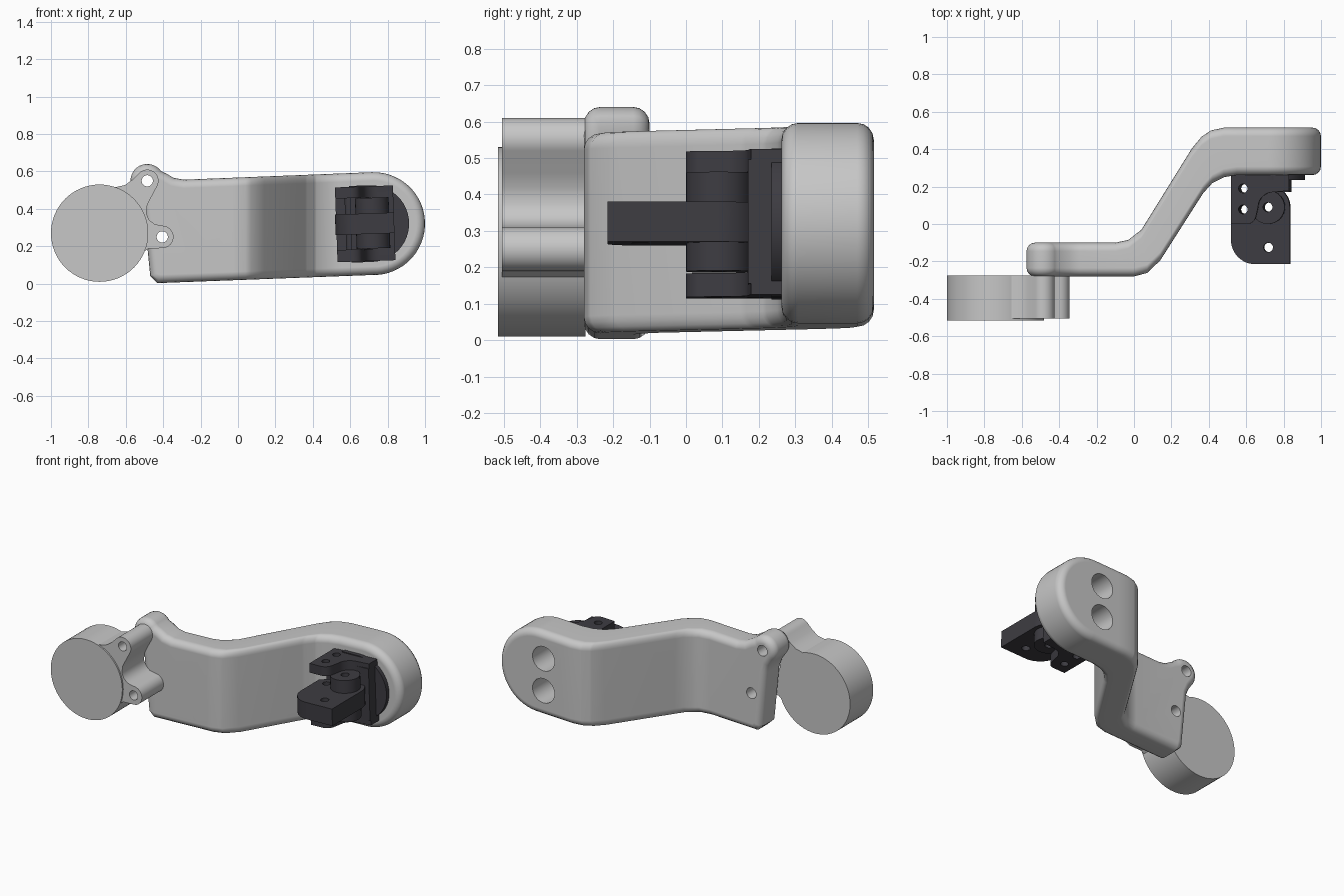
import bpy
import bmesh
from math import cos, sin, radians
from mathutils import Matrix, Vector

if "Cube" in bpy.data.objects:
    bpy.data.objects.remove(bpy.data.objects["Cube"], do_unlink=True)


def material(name, color):
    mat = bpy.data.materials.new(name)
    mat.use_nodes = True
    mat.diffuse_color = color
    mat.node_tree.nodes["Principled BSDF"].inputs["Base Color"].default_value = color
    return mat


GREY = material("light grey", (0.57, 0.57, 0.57, 1))
DARK = material("charcoal", (0.047, 0.045, 0.054, 1))


def arc(cx, cy, r, start, end, steps=16):
    angles = [radians(start + (end - start) * i / steps) for i in range(steps + 1)]
    return [(cx + r * cos(a), cy + r * sin(a)) for a in angles]


def prism_mesh(points, axis, lo, hi, bevel=0, segments=3):
    """Extrude an outline along y (points are x, z) or along z (points are x, y)."""
    bm = bmesh.new()
    place = (lambda p, d: (p[0], d, p[1])) if axis == "y" else (lambda p, d: (p[0], p[1], d))
    face = bm.faces.new([bm.verts.new(place(p, lo)) for p in points])
    grown = bmesh.ops.extrude_face_region(bm, geom=[face])["geom"]
    top = [g for g in grown if isinstance(g, bmesh.types.BMFace)][0]
    step = Vector((0, hi - lo, 0) if axis == "y" else (0, 0, hi - lo))
    bmesh.ops.translate(bm, verts=top.verts, vec=step)
    bmesh.ops.recalc_face_normals(bm, faces=bm.faces)
    if bevel:
        rims = [e for e in bm.edges if any(len(f.verts) == len(points) for f in e.link_faces)]
        bmesh.ops.bevel(bm, geom=rims, offset=bevel, segments=segments, profile=0.5,
                        affect="EDGES", clamp_overlap=False)
    return bm


def add_object(name, bm, mat):
    bmesh.ops.recalc_face_normals(bm, faces=bm.faces)
    mesh = bpy.data.meshes.new(name)
    bm.to_mesh(mesh)
    bm.free()
    obj = bpy.data.objects.new(name, mesh)
    bpy.context.collection.objects.link(obj)
    mesh.materials.append(mat)
    return obj


def drill(obj, center, axis, r, depth, r_end=None):
    """Cut a round hole; center is the middle of the hole."""
    bm = bmesh.new()
    bmesh.ops.create_cone(bm, cap_ends=True, segments=28, radius1=r,
                          radius2=r if r_end is None else r_end, depth=depth)
    turn = {"x": Matrix.Rotation(radians(90), 4, "Y"),
            "y": Matrix.Rotation(radians(90), 4, "X"), "z": Matrix()}[axis]
    bm.transform(Matrix.Translation(center) @ turn)
    cutter = add_object("hole_cutter", bm, obj.data.materials[0])
    cutter.hide_render = True
    mod = obj.modifiers.new("hole", "BOOLEAN")
    mod.operation, mod.solver, mod.object = "DIFFERENCE", "EXACT", cutter
    bpy.context.view_layer.update()
    graph = bpy.context.evaluated_depsgraph_get()
    cut = bpy.data.meshes.new_from_object(obj.evaluated_get(graph))
    obj.modifiers.clear()
    obj.data = cut
    bpy.data.objects.remove(cutter, do_unlink=True)


def finish(obj):
    bpy.ops.object.select_all(action="DESELECT")
    obj.select_set(True)
    bpy.context.view_layer.objects.active = obj
    bpy.ops.object.shade_smooth_by_angle(angle=radians(32))
    mod = obj.modifiers.new("even_shading", "WEIGHTED_NORMAL")
    mod.keep_sharp = True


def lookup(table, x):
    for (x0, y0), (x1, y1) in zip(table, table[1:]):
        if x <= x1:
            return y0 + (y1 - y0) * (x - x0) / (x1 - x0)
    return table[-1][1]


UPPER = (-0.485, 0.55)   # upper pivot pin
LOWER = (-0.405, 0.25)   # lower pivot pin

# Offset arm: rounded slab bent along front and back paths
FRONT = [(-2, -0.28), (0, -0.28), (0.07, -0.262), (0.14, -0.195), (0.37, 0.165),
         (0.42, 0.22), (0.48, 0.25), (0.55, 0.262), (2, 0.262)]
BACK = [(-2, -0.1), (-0.1, -0.1), (-0.03, -0.085), (0.04, -0.03), (0.31, 0.405),
        (0.36, 0.465), (0.41, 0.5), (0.48, 0.515), (2, 0.515)]
outline = [(-0.43, 0.003), (0.735, 0.047)] + arc(0.725, 0.321, 0.275, -86, 92, 28)
outline += [(-0.29, 0.556), (-0.345, 0.566), (-0.385, 0.59)] + arc(*UPPER, 0.09, 35, 222)
outline += [(-0.525, 0.45), (-0.505, 0.4), (-0.469, 0.04)]
bm = prism_mesh(outline, "y", 0, 0.25, bevel=0.045, segments=4)
for x in sorted({p[0] for p in FRONT[1:-1] + BACK[1:-1]}):
    bmesh.ops.bisect_plane(bm, geom=bm.verts[:] + bm.edges[:] + bm.faces[:],
                           plane_co=(x, 0, 0), plane_no=(1, 0, 0))
for v in bm.verts:
    if v.co.y < 0.125:
        v.co.y += lookup(FRONT, v.co.x)
    else:
        v.co.y += lookup(BACK, v.co.x) - 0.25
arm = add_object("offset_arm", bm, GREY)
for x, z in (UPPER, LOWER):
    drill(arm, (x, -0.19, z), "y", 0.035, 0.4)
for z in (0.212, 0.422):
    drill(arm, (0.675, 0.49, z), "y", 0.08, 0.34)
finish(arm)

# Round end disc
disc = add_object("end_disc", prism_mesh(arc(-0.74, 0.27, 0.26, 0, 354.375, 63),
                                         "y", -0.515, -0.275), GREY)
finish(disc)

# Two-lug bracket joining the disc to the arm
outline = arc(*LOWER, 0.06, -90, 90) + [(-0.445, 0.318), (-0.475, 0.34), (-0.49, 0.375),
                                        (-0.485, 0.42), (-0.465, 0.46)]
outline += arc(*UPPER, 0.06, -30, 140)
outline += [(-0.565, 0.555), (-0.605, 0.527), (-0.66, 0.515), (-0.7, 0.3),
            (-0.56, 0.14), (-0.51, 0.165), (-0.48, 0.187)]
bracket = add_object("lug_bracket", prism_mesh(outline, "y", -0.505, -0.276), GREY)
for x, z in (UPPER, LOWER):
    drill(bracket, (x, -0.39, z), "y", 0.03, 0.4)
finish(bracket)

# Dark hinge assembly, upright first and tilted at the end
PIVOT = (0.72, 0.09)
hinge = []

# Mounting plate
plate = [(0.6, 0.115)] + arc(0.71, 0.32, 0.205, -90, 90, 24) + [(0.6, 0.525)]
hinge.append(add_object("mounting_plate", prism_mesh(plate, "y", 0.235, 0.275), DARK))

# Hinge base and the two ears
base = [(0.525, 0.17), (0.835, 0.17), (0.835, 0.265), (0.525, 0.265)]
hinge.append(add_object("hinge_base", prism_mesh(base, "z", 0.15, 0.49), DARK))
ear = [(0.525, 0.265), (0.525, 0), (0.61, 0)] + arc(0.61, 0.05, 0.05, -80, -10, 5)
ear += [(0.67, 0.09)] + arc(0.75, 0.09, 0.08, 165, 95, 6) + [(0.835, 0.178), (0.835, 0.265)]
for name, lo, hi in (("lower_ear", 0.12, 0.185), ("upper_ear", 0.46, 0.52)):
    hinge.append(add_object(name, prism_mesh(ear, "z", lo, hi), DARK))

# Knuckle around the pivot
knuckle = arc(*PIVOT, 0.09, 0, 348.75, 31)
hinge.append(add_object("hinge_knuckle", prism_mesh(knuckle, "z", 0.187, 0.458), DARK))

# Tongue with countersunk side holes
tongue = arc(0.65, -0.085, 0.13, 180, 270, 12) + [(0.835, -0.215)]
tongue += arc(*PIVOT, 0.115, 0, 90, 12) + [(0.6, 0.17), (0.52, 0.1)]
tongue_obj = add_object("hinge_tongue", prism_mesh(tongue, "z", 0.265, 0.375), DARK)
hinge.append(tongue_obj)
for y in (-0.13, 0.085):
    drill(tongue_obj, (0.82, y, 0.32), "x", 0.02, 0.08)
    drill(tongue_obj, (0.825, y, 0.32), "x", 0.022, 0.03, 0.052)

# Vertical pin holes, then tilt to follow the arm
PINS = [(PIVOT, 0.025), ((0.72, -0.125), 0.025), ((0.59, 0.19), 0.024), ((0.59, 0.078), 0.024)]
pivot_point = Vector((0.68, 0, 0.32))
tilt = (Matrix.Translation(pivot_point) @ Matrix.Rotation(radians(-2), 4, "Y")
        @ Matrix.Translation(-pivot_point))
for part in hinge:
    if part.name != "mounting_plate":
        for (x, y), r in PINS:
            drill(part, (x, y, 0.32), "z", r, 0.6)
    part.data.transform(tilt)
    finish(part)
